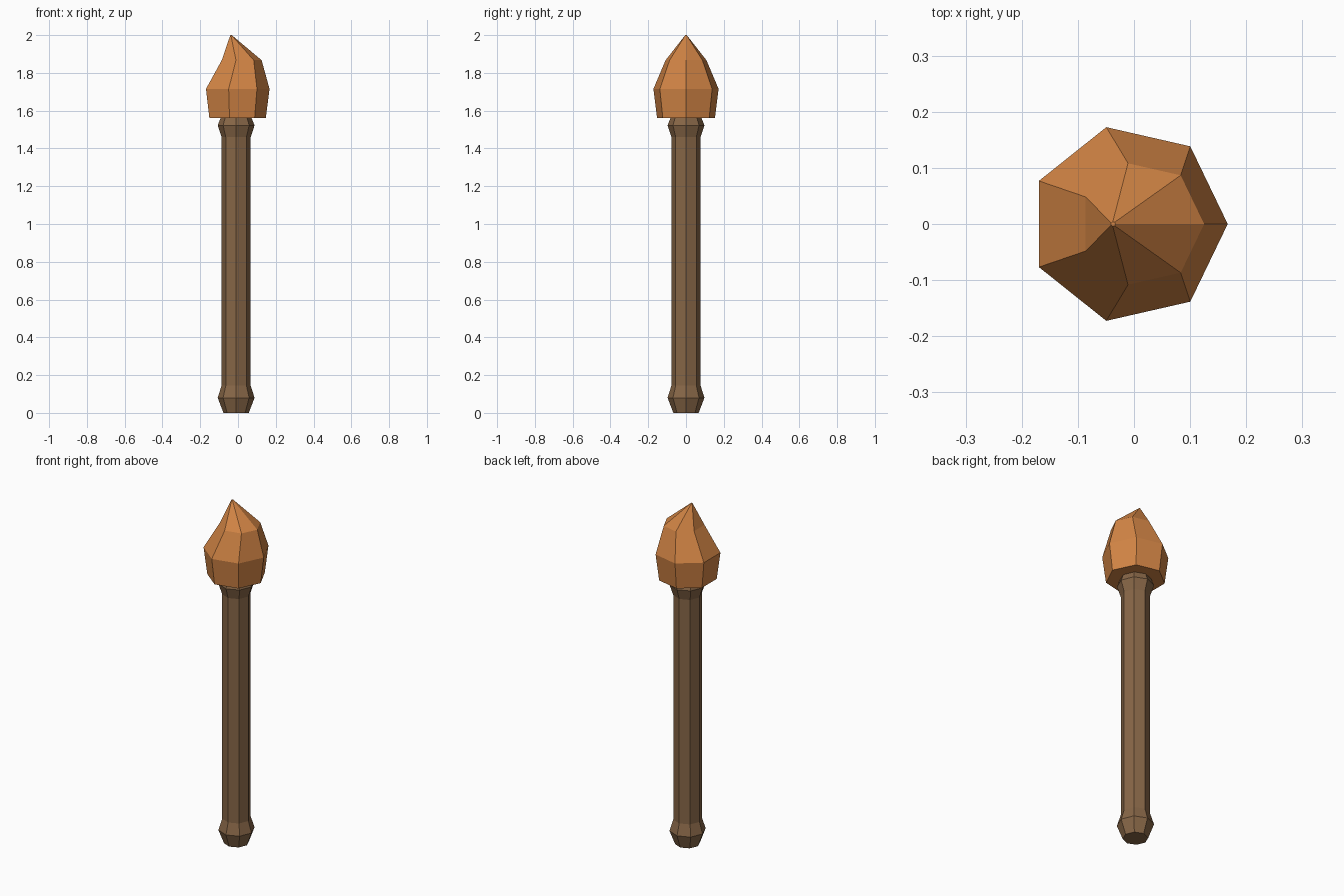
import bpy, bmesh, math

if "Cube" in bpy.data.objects:
    bpy.data.objects.remove(bpy.data.objects["Cube"])


def material(name, rgb):
    m = bpy.data.materials.new(name)
    m.diffuse_color = (*rgb, 1)
    m.use_nodes = True
    m.node_tree.nodes["Principled BSDF"].inputs["Base Color"].default_value = m.diffuse_color
    return m


def loft(name, sides, rings, mat):
    """Flat-faced closed shape through polygon rings of (centre x, z, radius)."""
    bm = bmesh.new()
    loops = []
    for cx, z, r in rings:
        loops.append([bm.verts.new((cx + r * math.cos(2 * math.pi * i / sides),
                                    r * math.sin(2 * math.pi * i / sides), z))
                      for i in range(sides)])
    for a, b in zip(loops, loops[1:]):
        for i in range(sides):
            j = (i + 1) % sides
            bm.faces.new((a[i], a[j], b[j], b[i]))
    bm.faces.new(loops[0][::-1])
    bm.faces.new(loops[-1])
    mesh = bpy.data.meshes.new(name)
    bm.to_mesh(mesh)
    bm.free()
    mesh.materials.append(mat)
    obj = bpy.data.objects.new(name, mesh)
    bpy.context.collection.objects.link(obj)
    return obj


wood = material("dark wood", (0.24, 0.132, 0.062))
flame = material("burnt orange", (0.65, 0.235, 0.06))

AXIS = -0.01

# Eight-sided shaft with a flared collar at each end
profile = [(0.0, 0.067), (0.08, 0.0975), (0.145, 0.077),
           (1.46, 0.077), (1.522, 0.0975), (1.6, 0.067)]
loft("shaft", 8, [(AXIS, z, r) for z, r in profile], wood)

# Seven-sided flame head, its tip leaning to the left
loft("flame_head", 7, [(AXIS, 1.56, 0.157), (AXIS, 1.715, 0.177),
                       (0.014, 1.867, 0.111), (-0.037, 2.0, 0.004)], flame)
